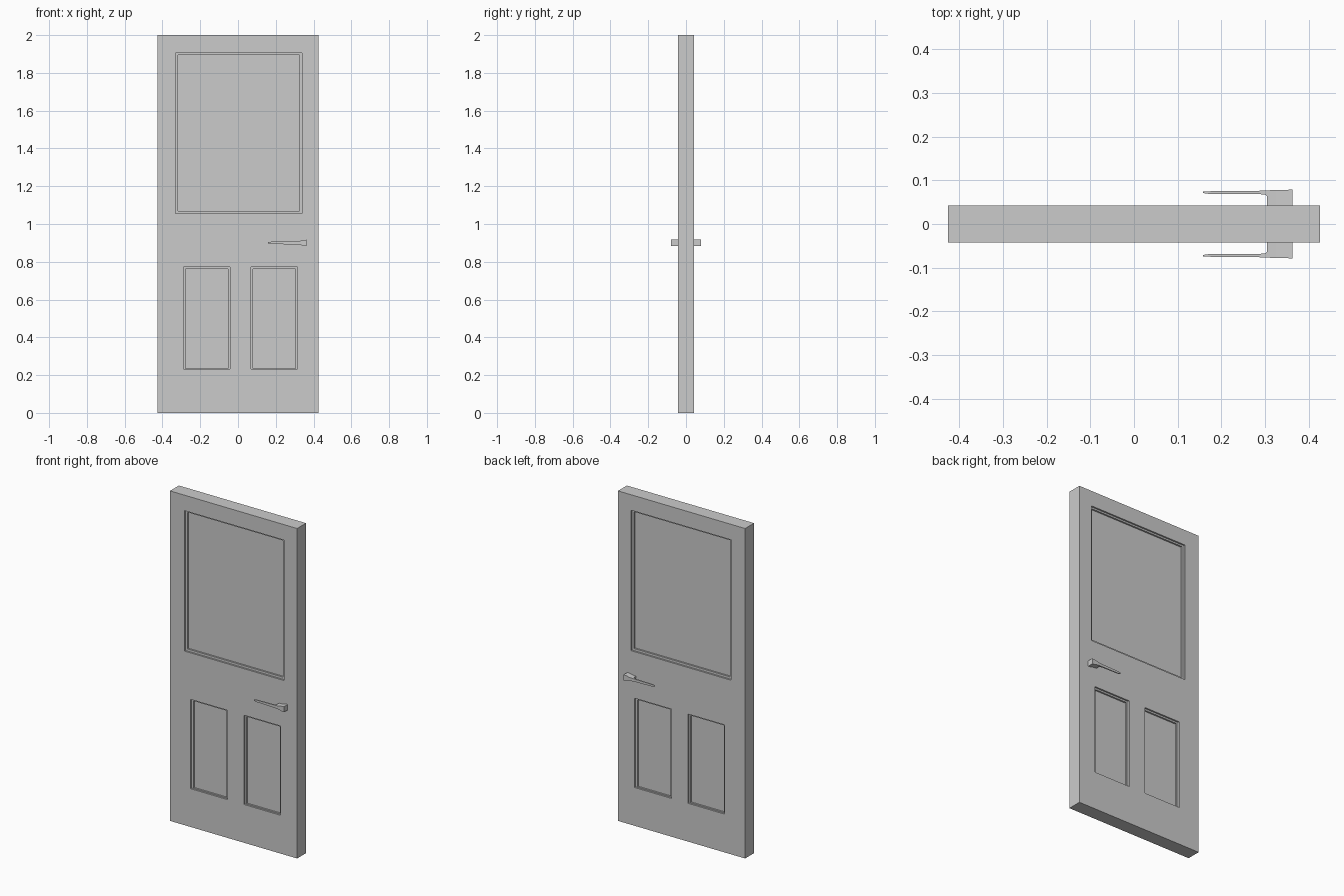
import bpy
import bmesh

cube = bpy.data.objects.get("Cube")
if cube:
    bpy.data.objects.remove(cube, do_unlink=True)

grey = bpy.data.materials.new("door_grey")
grey.use_nodes = True
COLOUR = (0.6, 0.6, 0.6, 1)
grey.diffuse_color = COLOUR
grey.node_tree.nodes["Principled BSDF"].inputs["Base Color"].default_value = COLOUR

HALF_T = 0.0425   # half the door thickness


def finish(name, bm):
    bmesh.ops.recalc_face_normals(bm, faces=bm.faces)
    mesh = bpy.data.meshes.new(name)
    bm.to_mesh(mesh)
    bm.free()
    mesh.materials.append(grey)
    obj = bpy.data.objects.new(name, mesh)
    bpy.context.collection.objects.link(obj)
    return obj


def box(name, x, y, z):
    bm = bmesh.new()
    bmesh.ops.create_cube(bm, size=1)
    for v in bm.verts:
        v.co = [r[0] if c < 0 else r[1] for c, r in zip(v.co, (x, y, z))]
    return finish(name, bm)


def cut(target, cutter):
    mod = target.modifiers.new("recess", "BOOLEAN")
    mod.operation = "DIFFERENCE"
    mod.solver = "EXACT"
    mod.object = cutter
    bpy.context.view_layer.objects.active = target
    bpy.ops.object.modifier_apply(modifier=mod.name)
    bpy.data.objects.remove(cutter, do_unlink=True)


# Door slab with stepped recessed panels on both sides
door = box("door_slab", (-0.426, 0.426), (-HALF_T, HALF_T), (0, 2))
# left, right, bottom, top, ledge at sides, ledge at bottom
panels = [
    (-0.330, 0.339, 1.055, 1.906, 0.013, 0.013),
    (-0.288, -0.042, 0.232, 0.773, 0.011, 0.003),
    (0.069, 0.315, 0.232, 0.773, 0.011, 0.003),
]
for x0, x1, z0, z1, ledge, sill in panels:
    for side in (-1, 1):
        for step, depth in ((0, 0.010), (1, 0.020)):
            y = sorted((side * (HALF_T - depth), side * 0.1))
            cut(door, box("recess_cutter",
                          (x0 + step * ledge, x1 - step * ledge), y,
                          (z0 + step * sill, z1 - step * 0.010)))

# Lever handles: x, near y, far y, half height at each station
stations = [
    (0.158, 0.071, 0.074, 0.003),
    (0.172, 0.069, 0.075, 0.006),
    (0.285, 0.069, 0.076, 0.008),
    (0.300, 0.067, 0.077, 0.009),
    (0.305, 0.064, 0.077, 0.009),
    (0.305, 0.040, 0.077, 0.009),
    (0.325, 0.040, 0.078, 0.010),
    (0.345, 0.040, 0.078, 0.015),
    (0.363, 0.040, 0.079, 0.017),
]


def handle(name, side):
    bm = bmesh.new()
    rings = [[bm.verts.new((x, side * y, 0.9 + h * s))
              for y, s in ((near, -1), (far, -1), (far, 1), (near, 1))]
             for x, near, far, h in stations]
    for a, b in zip(rings, rings[1:]):
        for i in range(4):
            j = (i + 1) % 4
            bm.faces.new((a[i], a[j], b[j], b[i]))
    bm.faces.new(rings[0])
    bm.faces.new(rings[-1])
    bmesh.ops.remove_doubles(bm, verts=bm.verts, dist=0.0001)
    return finish(name, bm)


handle("front_handle", -1)
handle("back_handle", 1)
